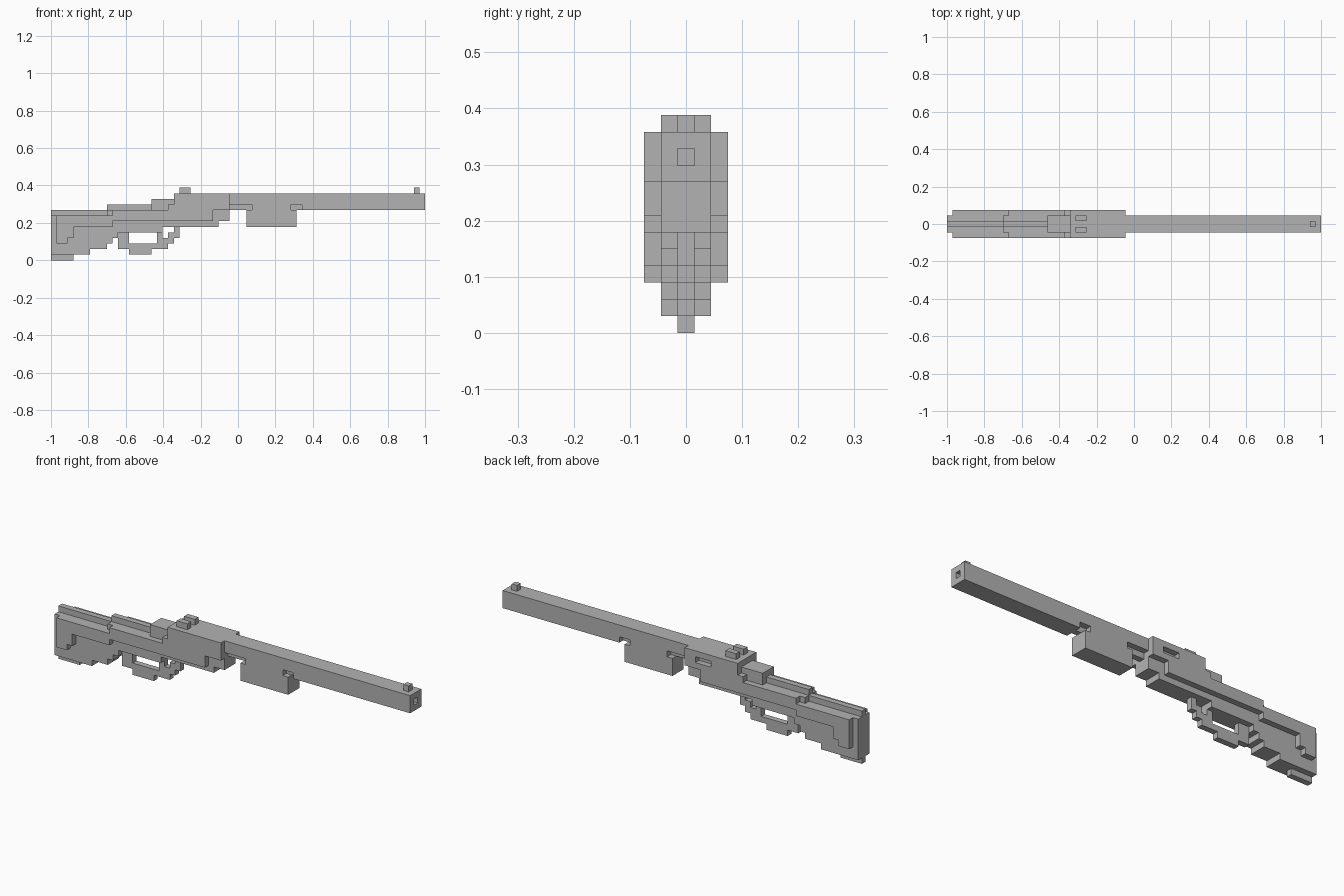
import bpy
import bmesh

# Everything is laid out on a cubic grid, 67 cells long
CELL = 2 / 67
HALF = 33.5

if "Cube" in bpy.data.objects:
    bpy.data.objects.remove(bpy.data.objects["Cube"], do_unlink=True)

grey = bpy.data.materials.new("plain_grey")
grey.use_nodes = True
COLOUR = (0.45, 0.45, 0.45, 1)
grey.diffuse_color = COLOUR
grey.node_tree.nodes["Principled BSDF"].inputs["Base Color"].default_value = COLOUR


def stairs(runs, start):
    """Turn (end, height) runs into the corner points of a staircase."""
    points, x = [], start
    for end, z in runs:
        points += [(x, z), (end, z)]
        x = end
    return points


def slab(name, start, bottom, top, y0, y1):
    """Extrude a stepped side profile across the width, from y0 to y1."""
    outline = stairs(bottom, start) + stairs(top, start)[::-1]
    bm = bmesh.new()
    verts = [bm.verts.new(((x - HALF) * CELL, y0 * CELL, z * CELL)) for x, z in outline]
    face = bm.faces.new(verts)
    grown = bmesh.ops.extrude_face_region(bm, geom=[face])["geom"]
    moved = [v for v in grown if isinstance(v, bmesh.types.BMVert)]
    bmesh.ops.translate(bm, verts=moved, vec=(0, (y1 - y0) * CELL, 0))
    bmesh.ops.recalc_face_normals(bm, faces=bm.faces)
    mesh = bpy.data.meshes.new(name)
    bm.to_mesh(mesh)
    bm.free()
    mesh.materials.append(grey)
    obj = bpy.data.objects.new(name, mesh)
    bpy.context.collection.objects.link(obj)
    return obj


def box(name, x0, x1, z0, z1, y0, y1):
    return slab(name, x0, [(x1, z0)], [(x1, z1)], y0, y1)


def carve(target, x0, x1, z0, z1, y0, y1):
    """Cut a box out of a part, then discard the cutter."""
    cutter = box("cutter", x0, x1, z0, z1, y0, y1)
    cutter.hide_render = True
    cut = target.modifiers.new("cut", "BOOLEAN")
    cut.operation = "DIFFERENCE"
    cut.solver = "EXACT"
    cut.object = cutter
    bpy.context.view_layer.objects.active = target
    bpy.ops.object.modifier_apply(modifier=cut.name)
    bpy.data.objects.remove(cutter, do_unlink=True)


# Stock and receiver core, three cells wide
slab("stock_core", 0,
     [(4, 1), (7, 1), (10, 2), (11, 3), (12, 4), (20, 5), (30, 6), (32, 7)],
     [(10, 8), (18, 9), (22, 11), (32, 12)], -1.5, 1.5)
box("butt_toe", 0, 4, 0, 1, -0.5, 0.5)

# Narrow ridge along the top of the stock
box("comb_ridge", 0, 10, 8, 9, -0.5, 0.5)
box("tang_ridge", 10, 18, 9, 10, -0.5, 0.5)

# Raised side panels, with a port in the left one
for name, y0 in (("right_panel", -2.5), ("left_panel", 1.5)):
    panel = slab(name, 1,
                 [(3, 3), (4, 4), (11, 6), (29, 7), (32, 9)],
                 [(11, 8), (21, 9), (22, 10), (32, 12)], y0, y0 + 1)
carve(panel, 27, 30, 10, 11, 1, 3)

# Trigger and guard
slab("trigger_guard", 12,
     [(14, 2), (18, 1), (21, 2), (22, 3), (23, 4)],
     [(14, 5), (19, 3), (21, 4), (22, 5), (23, 6)], -0.5, 0.5)
box("trigger", 19, 20, 4, 5, -0.5, 0.5)

# Barrel with a bore and side notches around the forend
barrel = box("barrel", 32, 67, 9, 12, -1.5, 1.5)
carve(barrel, 66, 68, 10, 11, -0.5, 0.5)
for y0, y1 in ((-2, -0.5), (0.5, 2)):
    carve(barrel, 31, 36, 8, 10, y0, y1)
    carve(barrel, 43, 45, 8, 10, y0, y1)
box("forend", 35, 44, 6, 9, -1.5, 1.5)

# Sights
for name, y0 in (("right_rear_sight", -1.5), ("left_rear_sight", 0.5)):
    box(name, 23, 25, 12, 13, y0, y0 + 1)
box("front_sight", 65, 66, 12, 13, -0.5, 0.5)
